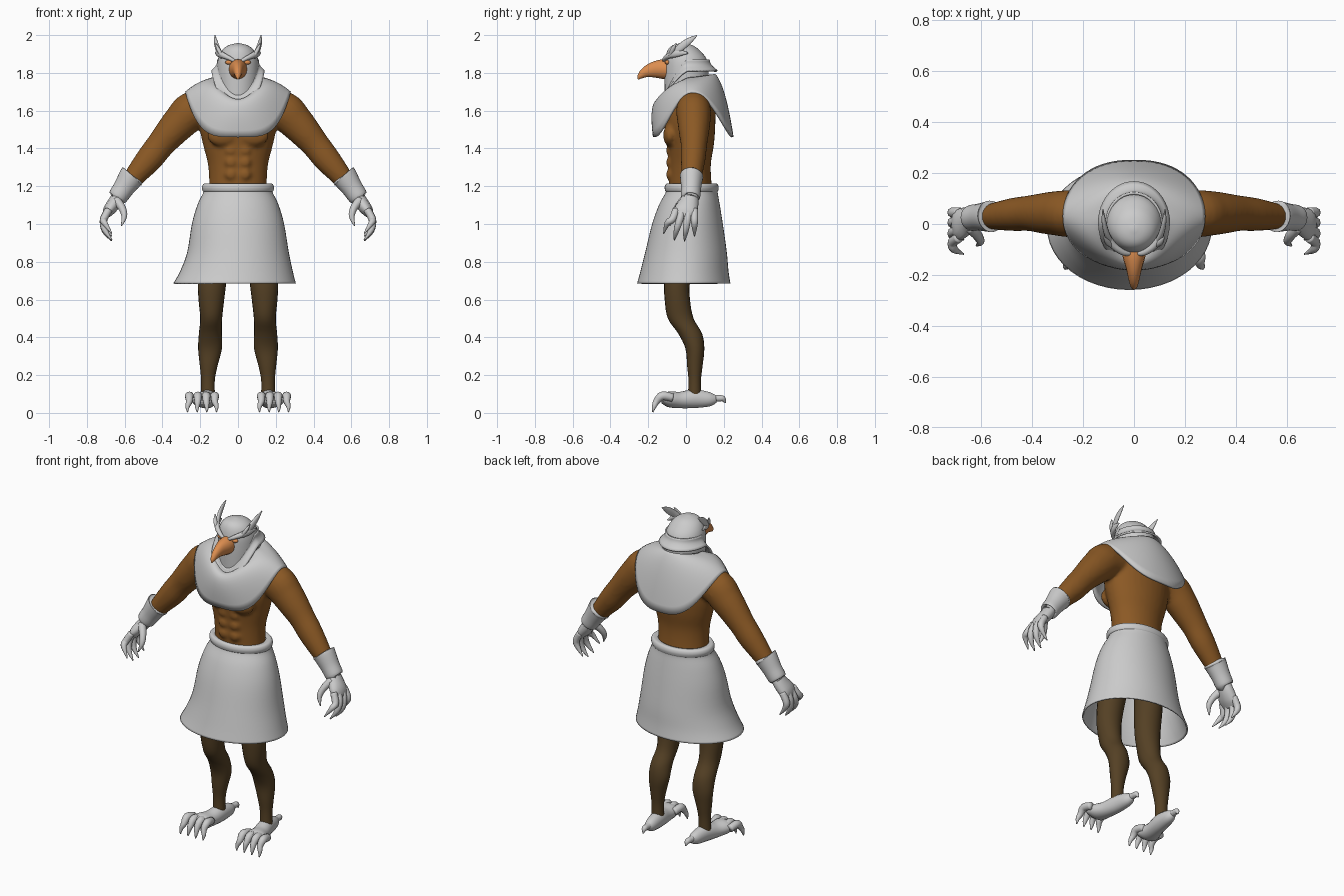
import bpy, bmesh
from math import sin, cos, pi
from mathutils import Vector, Matrix

cube = bpy.data.objects.get("Cube")
if cube:
    bpy.data.objects.remove(cube, do_unlink=True)


def material(name, *rgb):
    m = bpy.data.materials.new(name)
    m.use_nodes = True
    m.diffuse_color = (*rgb, 1)
    m.node_tree.nodes["Principled BSDF"].inputs["Base Color"].default_value = (*rgb, 1)
    return m


GREY = material("pale grey", .6, .6, .6)
SKIN = material("warm brown", .26, .1, .018)
LEG = material("dark brown", .09, .052, .018)
BEAK = material("orange", .72, .27, .08)
SIDES = ((1, "left"), (-1, "right"))
Y, Z = Vector((0, 1, 0)), Vector((0, 0, 1))


def finish(name, bm, mat):
    bmesh.ops.recalc_face_normals(bm, faces=bm.faces)
    me = bpy.data.meshes.new(name)
    bm.to_mesh(me)
    bm.free()
    me.materials.append(mat)
    for p in me.polygons:
        p.use_smooth = True
    ob = bpy.data.objects.new(name, me)
    bpy.context.collection.objects.link(ob)
    return ob


def loft(name, rings, mat, caps=True):
    """Skin a list of closed rings of points."""
    bm = bmesh.new()
    vs = [[bm.verts.new(p) for p in r] for r in rings]
    n = len(vs[0])
    for a, b in zip(vs, vs[1:]):
        for i in range(n):
            j = (i + 1) % n
            bm.faces.new((a[i], a[j], b[j], b[i]))
    if caps:
        bm.faces.new(vs[0])
        bm.faces.new(vs[-1])
    return finish(name, bm, mat)


def spline(rows, n=4):
    """Catmull-Rom resampling of rows of numbers."""
    rows = [Vector(r) for r in rows]
    ext = [rows[0]] + rows + [rows[-1]]
    out = []
    for a, b, c, d in zip(ext, ext[1:], ext[2:], ext[3:]):
        for k in range(n):
            t = k / n
            out.append(b + (c - a) * (t / 2) + (a * 2 - b * 5 + c * 4 - d) * (t * t / 2)
                       + (b * 3 - a - c * 3 + d) * (t ** 3 / 2))
    return out + [rows[-1]]


def sections(rows, seg=32, s=1):
    """Level ellipses from rows of z, centre x, centre y, radius x, radius y."""
    return [[Vector((s * (cx + rx * cos(2 * pi * i / seg)), cy + ry * sin(2 * pi * i / seg), z))
             for i in range(seg)] for z, cx, cy, rx, ry in spline(rows)]


def tube(name, rows, mat, s=1, ref=Y, seg=12, n=4):
    """Sweep along rows of x, y, z, half width, half height."""
    pts = spline(rows, n)
    rings = []
    for k, p in enumerate(pts):
        a, b = pts[max(k - 1, 0)], pts[min(k + 1, len(pts) - 1)]
        t = Vector((b - a)[:3]).normalized()
        side = t.cross(ref).normalized()
        up = side.cross(t)
        ring = [Vector(p[:3]) + side * (p[3] * cos(2 * pi * i / seg))
                + up * (p[4] * sin(2 * pi * i / seg)) for i in range(seg)]
        rings.append([Vector((s * v.x, v.y, v.z)) for v in ring])
    return loft(name, rings, mat)


def claw(name, rows, s, ref=Y, mat=GREY):
    return tube(name, [(*r, r[3]) for r in rows], mat, s, ref, 10, 4)


def ball(name, loc, radii, mat):
    bm = bmesh.new()
    bmesh.ops.create_uvsphere(bm, u_segments=20, v_segments=12, radius=1,
                              matrix=Matrix.LocRotScale(Vector(loc), None, Vector(radii)))
    return finish(name, bm, mat)


def thicken(ob, t):
    m = ob.modifiers.new("thickness", "SOLIDIFY")
    m.thickness, m.offset = t, 0


# Bare torso and arms, fused into one skin
body = [loft("torso", sections([
    (1.1, 0, .03, .16, .12), (1.22, 0, .022, .153, .113), (1.32, 0, .02, .16, .112),
    (1.42, 0, .023, .185, .125), (1.52, 0, .02, .205, .135), (1.62, 0, .025, .195, .13),
    (1.7, 0, .03, .13, .1), (1.76, 0, .03, .08, .08)]), SKIN)]
for s, side in SIDES:
    body.append(tube("arm", [
        (.14, .04, 1.62, .09, .08), (.24, .04, 1.6, .103, .092), (.3, .042, 1.545, .095, .088),
        (.355, .042, 1.485, .085, .08), (.41, .042, 1.42, .075, .07), (.465, .038, 1.35, .072, .066),
        (.52, .033, 1.285, .062, .058), (.59, .027, 1.2, .046, .044)], SKIN, s, seg=20))
    body.append(ball("chest", (s * .08, -.085, 1.47), (.085, .036, .06), SKIN))
    for i in range(3):
        body.append(ball("abdomen", (s * .036, -.08, 1.262 + .064 * i), (.035, .026, .032), SKIN))
with bpy.context.temp_override(active_object=body[0], object=body[0], selected_objects=body,
                               selected_editable_objects=body):
    bpy.ops.object.join()
body[0].name = "torso_and_arms"
fuse = body[0].modifiers.new("fuse", "REMESH")
fuse.mode, fuse.voxel_size, fuse.use_smooth_shade = "VOXEL", .011, True
relax = body[0].modifiers.new("relax", "SMOOTH")
relax.factor, relax.iterations = .5, 4

# Skirt with rolled waistband, open below
skirt = loft("skirt", sections([
    (.685, -.018, -.012, .32, .243), (.75, -.008, -.008, .294, .229), (.85, 0, 0, .265, .212),
    (1, 0, .008, .24, .183), (1.1, 0, .018, .211, .157), (1.165, 0, .03, .18, .134),
    (1.178, 0, .03, .184, .137), (1.195, 0, .03, .187, .139), (1.21, 0, .03, .178, .131),
    (1.208, 0, .03, .15, .11)], 48), GREY, False)
thicken(skirt, .008)


# Shoulder mantle: neck ring, middle ring and hem ring blended together
def mantle_point(a, t):
    c, d = cos(a), sin(a)
    front, back, side = max(-d, 0) ** 1.5, max(d, 0) ** 1.5, abs(c)
    neck = Vector((.115 * c, .02 + (.13 if d > 0 else .14) * d, 1.77 - .12 * front + .02 * back))
    mid = Vector((.2 * c, .03 + (.17 if d > 0 else .2) * d,
                  1.62 + .125 * side ** 2 + .06 * back))
    sx = .275 * (1 if c > 0 else -1) * side ** .85
    hem = Vector((sx, .03 + (.215 if d > 0 else .198) * d,
                  1.46 + .235 * side ** (2.6 if d > 0 else 3.6)))
    return neck * ((1 - t) * (1 - 2 * t)) + mid * (4 * t * (1 - t)) + hem * (t * (2 * t - 1))


mantle = loft("mantle", [[mantle_point(2 * pi * i / 64, k / 12) for i in range(64)]
                         for k in range(13)], GREY, False)
thicken(mantle, .014)


# Hood collar: level at the back, dipping to a U at the front
def collar_point(a, t):
    c, d = cos(a), sin(a)
    dip = max(-d, 0) ** 1.3
    top = Vector((.107 * c, .005 + .115 * d, 1.87 - .19 * dip))
    rim = Vector((.138 * c, .005 + (.16 if d > 0 else .175) * d, 1.81 - .2 * dip))
    return top.lerp(rim, t) + Vector((c, d, 0)) * (-.012 * sin(pi * t))


collar = loft("hood_collar", [[collar_point(2 * pi * i / 48, k / 6) for i in range(48)]
                              for k in range(7)], GREY, False)
thicken(collar, .01)

# Head and hooked beak
loft("head", sections([
    (1.62, 0, 0, .105, .11), (1.72, 0, 0, .108, .113), (1.8, 0, .003, .112, .117),
    (1.87, 0, 0, .107, .111), (1.92, 0, -.013, .084, .084), (1.946, 0, -.018, .05, .053),
    (1.957, 0, -.02, .008, .008)]), GREY)
tube("beak", [(0, -.085, 1.818, .05, .055), (0, -.13, 1.82, .044, .051),
              (0, -.175, 1.816, .031, .041), (0, -.215, 1.803, .022, .028),
              (0, -.242, 1.783, .014, .016), (0, -.254, 1.766, .003, .004)], BEAK, ref=Z, seg=16)

for s, side in SIDES:
    # Eye, brow and swept head feathers
    ball(side + "_eye", (s * .047, -.099, 1.856), (.021, .013, .012), BEAK)
    tube(side + "_brow", [(.012, -.115, 1.858, .008, .008), (.04, -.112, 1.875, .012, .011),
                          (.08, -.085, 1.893, .014, .016), (.105, -.045, 1.905, .012, .02),
                          (.118, .01, 1.905, .003, .004)], GREY, s, Z)
    tube(side + "_tall_feather", [(.085, -.08, 1.885, .01, .012), (.106, -.04, 1.925, .011, .02),
                                  (.118, .01, 1.965, .009, .018), (.122, .058, 1.998, .002, .003)],
         GREY, s, Z)
    tube(side + "_short_feather", [(.085, -.085, 1.89, .009, .01), (.105, -.07, 1.925, .01, .012),
                                   (.118, -.052, 1.957, .002, .003)], GREY, s, Y)

    # Cuff
    tube(side + "_cuff", [(.558, .03, 1.258, .05, .045), (.561, .03, 1.253, .068, .061),
                          (.57, .029, 1.242, .066, .06), (.605, .027, 1.19, .056, .053),
                          (.638, .024, 1.142, .051, .05), (.641, .024, 1.138, .035, .035)],
         GREY, s, seg=24)

    # Clawed hand
    tube(side + "_palm", [(.62, .025, 1.165, .034, .038), (.652, .015, 1.115, .036, .052),
                          (.685, -.002, 1.07, .031, .063), (.705, -.01, 1.035, .014, .05)], GREY, s)
    for i, (base, tip, low) in enumerate([(-.052, -.118, .95), (-.02, -.062, .915),
                                          (.014, -.008, .91), (.045, .045, .935)]):
        claw(f"{side}_finger_{i + 1}", [
            (.685, base, 1.075, .02), (.711, base * .7 + tip * .3, 1.025, .02),
            (.706, base * .3 + tip * .7, low + .055, .016), (.668, tip, low, .003)], s)
    claw(side + "_thumb", [(.645, -.01, 1.125, .025), (.614, -.045, 1.085, .02),
                           (.602, -.07, 1.04, .015), (.618, -.085, .99, .003)], s)

    # Leg
    loft(side + "_leg", sections([
        (1.05, .09, .02, .07, .09), (.85, .125, -.025, .08, .08), (.7, .137, -.047, .076, .069),
        (.6, .141, -.046, .068, .067), (.5, .142, -.028, .058, .068), (.42, .146, .022, .061, .063),
        (.34, .148, .047, .063, .05), (.25, .155, .047, .047, .041), (.17, .159, .046, .036, .033),
        (.07, .159, .045, .038, .036)], 20, s), LEG)

    # Clawed foot
    tube(side + "_foot", [(.15, .16, .075, .018, .02), (.15, .125, .072, .034, .038),
                          (.158, .045, .075, .044, .05), (.172, -.03, .068, .05, .044),
                          (.184, -.09, .072, .064, .042), (.188, -.125, .075, .06, .026)],
         GREY, s, Z, 18)
    claw(side + "_heel_claw", [(.15, .12, .078, .025), (.148, .165, .077, .018),
                               (.146, .195, .075, .016), (.144, .209, .052, .003)], s, Z)
    for i in range(4):
        x = .132 + .039 * i
        out = (i - 1.5) * .006
        claw(f"{side}_toe_{i + 1}", [
            (x, -.07, .08, .022), (x + out, -.125, .09, .023), (x + out, -.155, .062, .018),
            (x + out * 2, -.168, .034, .012), (x + out * 2, -.176, .004, .003)], s,
            Vector((1, 0, 0)))
